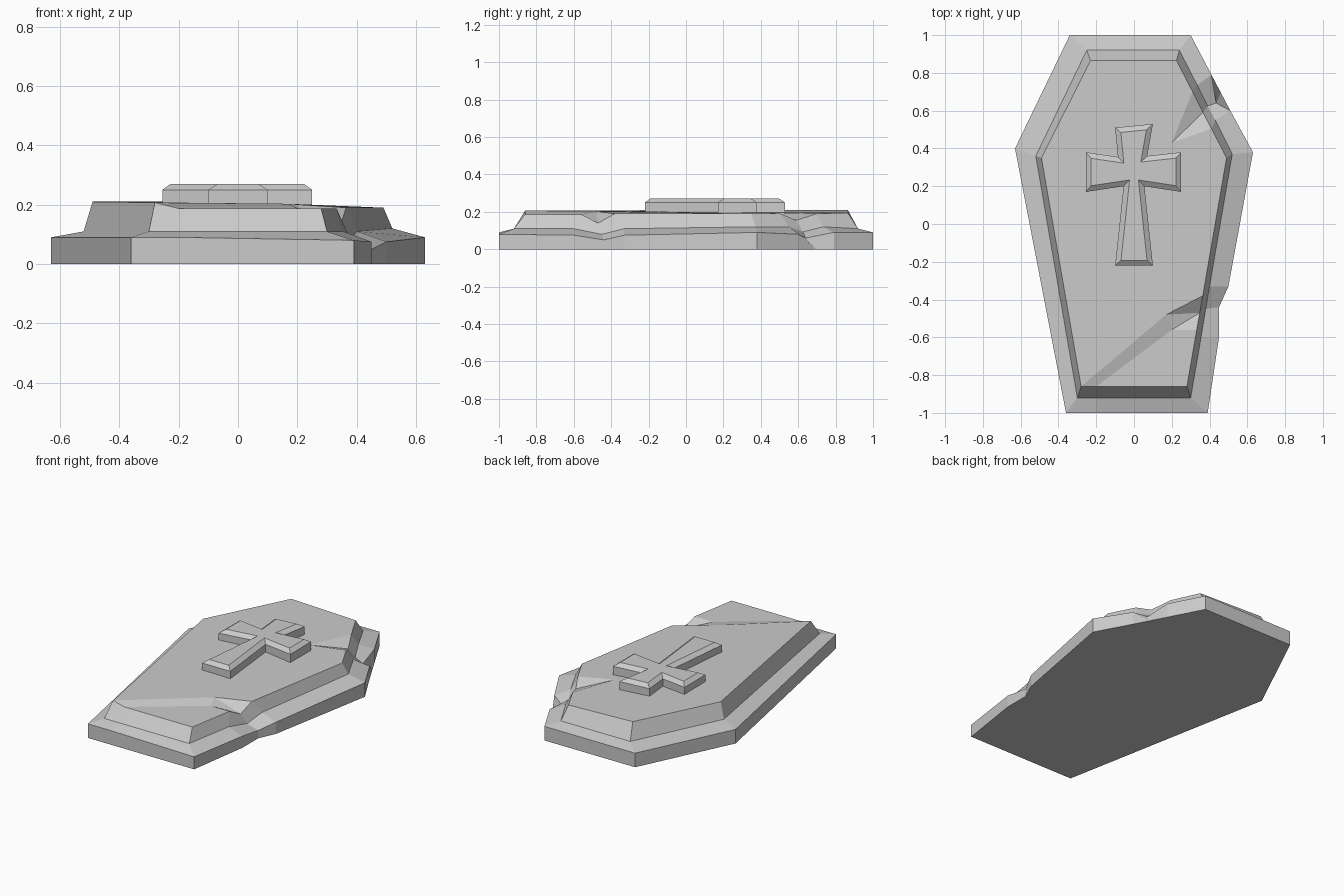
import bpy, bmesh

if "Cube" in bpy.data.objects:
    bpy.data.objects.remove(bpy.data.objects["Cube"])


def finish(bm, name):
    bmesh.ops.triangulate(bm, faces=[f for f in bm.faces if len(f.verts) > 4 and f.normal.z > -0.9])
    bmesh.ops.recalc_face_normals(bm, faces=bm.faces[:])
    mesh = bpy.data.meshes.new(name)
    bm.to_mesh(mesh)
    bm.free()
    obj = bpy.data.objects.new(name, mesh)
    bpy.context.collection.objects.link(obj)
    return obj


def loft(bm, rings):
    # Joins successive rings with the same number of points
    for low, high in zip(rings, rings[1:]):
        for i in range(len(low)):
            j = (i + 1) % len(low)
            bm.faces.new((low[i], low[j], high[j], high[i]))


# Coffin slab: clockwise rim, lid foot and lid top, with chips on the right
rim = [(-.34, 1, .09), (.30, 1, .09), (.41, .79, .09), (.435, .64, .06),
       (.51, .60, .08), (.63, .38, .09), (.50, -.33, .075), (.45, -.44, .05),
       (.45, -.60, .075), (.39, -1, .08), (-.20, -1, .09), (-.36, -1, .09),
       (-.63, .40, .09)]
foot = [(-.25, .92, .11), (.24, .92, .11), (.335, .735, .12), (.39, .625, .093),
        (.43, .55, .12), (.52, .37, .12), (.40, -.33, .11), (.38, -.45, .08),
        (.355, -.60, .11), (.30, -.92, .11), (-.20, -.92, .11), (-.30, -.92, .11),
        (-.52, .36, .11)]
top = [(-.23, .865, .21), (.225, .865, .195), (.31, .70, .19), (.365, .59, .155),
       (.41, .505, .19), (.49, .35, .19), (.364, -.38, .19), (.348, -.47, .14),
       (.332, -.56, .187), (.28, -.86, .187), (-.20, -.86, .187), (-.28, -.86, .207),
       (-.49, .35, .21)]
bottom = [(x, y, 0) for x, y, z in rim]
bottom[3] = (.46, .695, 0)

bm = bmesh.new()
rings = [[bm.verts.new(p) for p in ring] for ring in (bottom, rim, foot, top)]
loft(bm, rings)
bm.faces.new(rings[0])

# Lid surface: cracks run inward from the two chips, front corner sits lower
t = rings[3]
tip = bm.verts.new((.20, .43, .197))
upper = bm.verts.new((.17, -.48, .203))
lower = bm.verts.new((.20, -.56, .187))
for face in ((t[2], t[3], tip), (t[3], t[4], tip),
             (t[6], t[7], upper), (t[7], lower, upper), (t[7], t[8], lower),
             (upper, lower, t[10], t[11]), (t[8], t[9], t[10], lower),
             (t[0], t[1], t[2], tip, upper, t[11], t[12]),
             (tip, t[4], t[5], t[6], upper)):
    bm.faces.new(face)
bm.normal_update()
finish(bm, "coffin_slab")

# Raised cross with flared arms and a bevelled top
outline = [(-.10, -.22), (.10, -.22), (.055, .20), (.25, .17), (.25, .38), (.07, .36),
           (.10, .53), (-.10, .51), (-.085, .355), (-.255, .38), (-.255, .17), (-.055, .20)]
bm = bmesh.new()
cross_rings = [[bm.verts.new((x, y, z)) for x, y in outline] for z in (.17, .25)]
loft(bm, cross_rings)
bm.faces.new(cross_rings[0][::-1])
cap = bm.faces.new(cross_rings[1])
bm.normal_update()
bmesh.ops.inset_region(bm, faces=[cap], thickness=.028, use_even_offset=True)
for v in cap.verts:
    v.co.z = .27
bm.normal_update()
finish(bm, "raised_cross")
